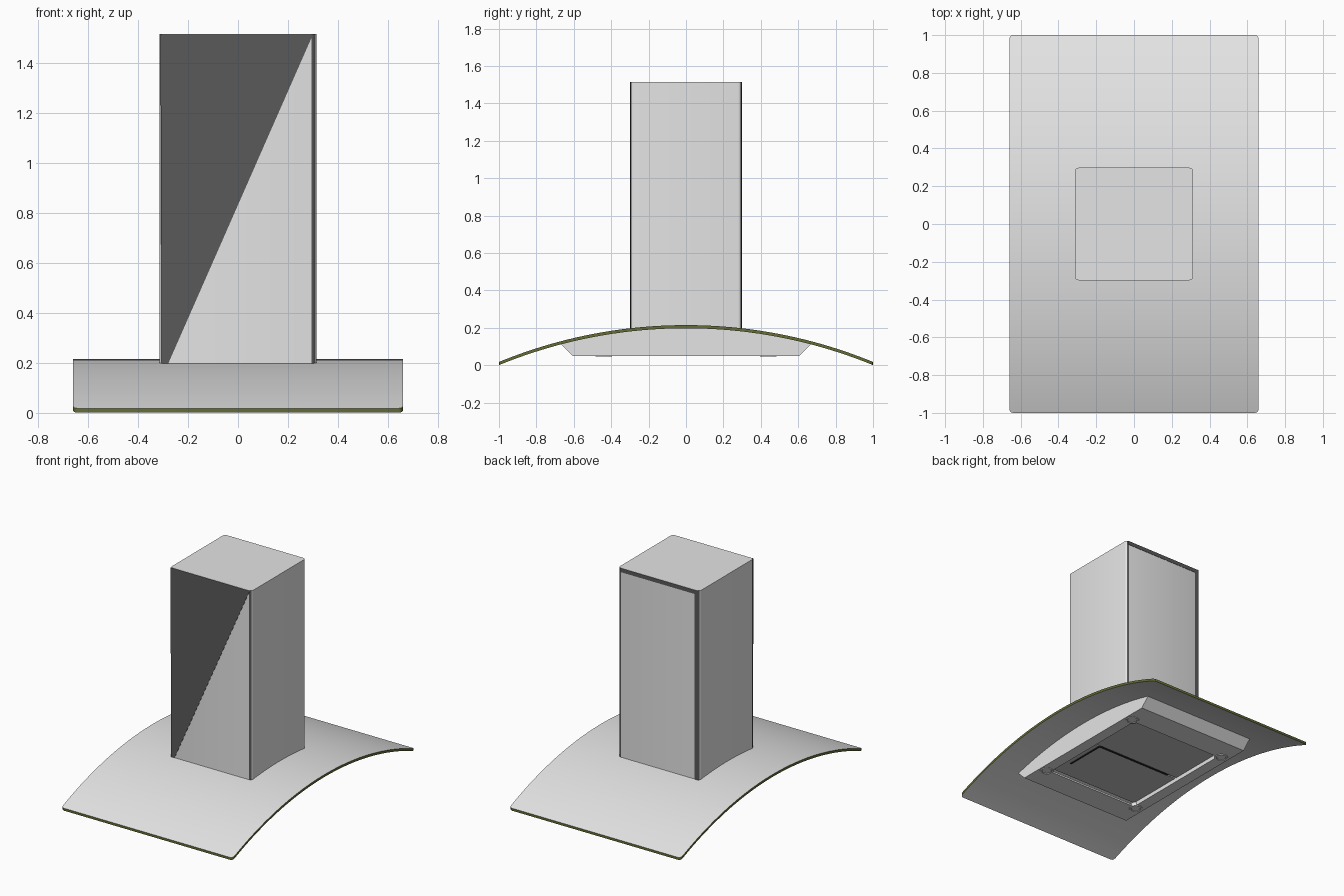
import bpy, bmesh, math
from mathutils import Vector

if "Cube" in bpy.data.objects:
    bpy.data.objects.remove(bpy.data.objects["Cube"])


def material(name, r, g, b):
    m = bpy.data.materials.new(name)
    m.diffuse_color = (r, g, b, 1)
    m.use_nodes = True
    m.node_tree.nodes["Principled BSDF"].inputs["Base Color"].default_value = m.diffuse_color
    return m


STEEL = material("light_steel", 0.78, 0.78, 0.78)
DARK = material("dark_steel", 0.10, 0.10, 0.10)
RIM = material("olive_glass_edge", 0.13, 0.15, 0.035)
FILTER = material("filter_grey", 0.55, 0.55, 0.55)
BLACK = material("black_trim", 0.02, 0.02, 0.02)


def finish(name, bm, mats, fix=True):
    if fix:
        bmesh.ops.recalc_face_normals(bm, faces=bm.faces[:])
    me = bpy.data.meshes.new(name)
    bm.to_mesh(me)
    bm.free()
    ob = bpy.data.objects.new(name, me)
    bpy.context.collection.objects.link(ob)
    for m in mats:
        me.materials.append(m)
    return ob


def smooth(ob, angle=30):
    bpy.ops.object.select_all(action='DESELECT')
    ob.select_set(True)
    bpy.context.view_layer.objects.active = ob
    bpy.ops.object.shade_smooth_by_angle(angle=math.radians(angle))


def prism(name, pts, direction, mats):
    """Extrude a flat polygon along a vector."""
    bm = bmesh.new()
    d = Vector(direction)
    a = [bm.verts.new(p) for p in pts]
    b = [bm.verts.new(Vector(p) + d) for p in pts]
    bm.faces.new(a)
    bm.faces.new(b)
    n = len(pts)
    for i in range(n):
        bm.faces.new((a[i], a[(i + 1) % n], b[(i + 1) % n], b[i]))
    return finish(name, bm, mats)


def box(name, x0, x1, y0, y1, z0, z1, mat):
    return prism(name, [(x0, y0, z0), (x1, y0, z0), (x1, y1, z0), (x0, y1, z0)],
                 (0, 0, z1 - z0), [mat])


# Arc of the canopy: height of the top surface at a given y
R = 2.637
TOP, THICK = 0.215, 0.017


def arc_z(y):
    return TOP - R + math.sqrt(R * R - y * y)


# Curved canopy with rounded corners and an olive edge
HALF_X, CR = 0.66, 0.02
corner = [1 - CR + CR * math.sin(math.radians(a)) for a in (0, 30, 60, 90)]
half = [0.98 * i / 20 for i in range(20)] + corner
stations = [-y for y in reversed(half[1:])] + half
bm = bmesh.new()
rows = []
for y in stations:
    over = max(0, abs(y) - (1 - CR))
    w = HALF_X - CR + math.sqrt(max(0, CR * CR - over * over))
    z = arc_z(y)
    rows.append([bm.verts.new(p) for p in
                 ((-w, y, z), (w, y, z), (w, y, z - THICK), (-w, y, z - THICK))])
for a, b in zip(rows, rows[1:]):
    for k in range(4):
        f = bm.faces.new((a[k], a[(k + 1) % 4], b[(k + 1) % 4], b[k]))
        f.material_index = k % 2
for r in (rows[0], rows[-1]):
    bm.faces.new(r).material_index = 1
smooth(finish("canopy", bm, [STEEL, RIM]))

# Chimney with rounded vertical corners
CX, CY, CB, CT, RAD = 0.313, 0.298, 0.125, 1.515, 0.02
pts = []
for sx, sy, start in ((1, 1, 0), (-1, 1, 90), (-1, -1, 180), (1, -1, 270)):
    for k in range(5):
        a = math.radians(start + 22.5 * k)
        pts.append((sx * (CX - RAD) + RAD * math.cos(a),
                    sy * (CY - RAD) + RAD * math.sin(a), CB))
chimney = prism("chimney", pts, (0, 0, CT - CB), [STEEL, DARK])
for p in chimney.data.polygons:
    c, n = p.center, p.normal
    # dark seams on the corner strips, except the front left one
    if 0.1 < abs(n.x) < 0.9 and abs(n.y) > abs(n.x) and not (c.x < 0 and c.y < 0):
        p.material_index = 1
smooth(chimney)

# Dark diagonal half of the front, and dark borders of the back
prism("front_dark_panel", [(-0.305, -CY, CB), (-0.31, -CY, CT - 0.001),
                           (0.30, -CY, CT - 0.001), (-0.28, -CY, 0.195), (-0.28, -CY, CB)],
      (0, -0.002, 0), [DARK])
box("back_top_strip", -0.305, 0.30, CY, CY + 0.002, 1.487, CT - 0.001, DARK)
box("back_side_strip", -0.305, -0.275, CY, CY + 0.002, CB, 1.487, DARK)

# Base plate: a frame around the filter opening
BX, BY, BZ = 0.44, 0.605, 0.05
FX, FY = 0.36, 0.43
for s, side in ((-1, "front"), (1, "back")):
    y0, y1 = sorted((s * FY, s * BY))
    box("base_frame_" + side, -BX, BX, y0, y1, BZ, BZ + 0.012, STEEL)
    # sloping end wall that rises to the canopy
    prism("end_slope_" + side,
          [(-BX, s * BY, BZ), (-BX, s * 0.67, 0.115), (-BX, s * 0.655, 0.12),
           (-BX, s * (BY - 0.012), BZ + 0.006)], (2 * BX, 0, 0), [STEEL])
for s, side in ((-1, "left"), (1, "right")):
    x0, x1 = sorted((s * FX, s * BX))
    box("base_frame_" + side, x0, x1, -FY, FY, BZ, BZ + 0.012, STEEL)
    # inner side wall below the canopy, facing inwards
    bm = bmesh.new()
    ys = [-0.665 + 1.33 * i / 16 for i in range(17)]
    outline = [(s * BX, BY, BZ), (s * BX, -BY, BZ)]
    outline += [(s * BX, y, arc_z(y) - THICK * 0.6) for y in ys]
    f = bm.faces.new([bm.verts.new(p) for p in outline])
    f.normal_update()
    if f.normal.x * s > 0:
        f.normal_flip()
    finish("side_wall_" + side, bm, [STEEL], fix=False)

# Recess walls and the two filters
for s, side in ((-1, "left"), (1, "right")):
    x0, x1 = sorted((s * FX, s * (FX + 0.01)))
    box("recess_wall_" + side, x0, x1, -FY, FY, BZ + 0.001, 0.09, STEEL)
for s, side in ((-1, "front"), (1, "back")):
    y0, y1 = sorted((s * 0.006, s * FY))
    box("filter_" + side, -FX, FX, y0, y1, 0.078, 0.09, FILTER)
box("filter_divider", -0.29, 0.29, -0.008, 0.008, 0.074, 0.088, BLACK)
box("filter_latch_side", 0.29, 0.302, -0.30, 0.0, 0.074, 0.08, BLACK)
box("filter_latch_back", -0.32, 0.32, 0.405, 0.413, 0.074, 0.08, BLACK)

# Four lamps: a ring below the plate and a domed housing above it
for x in (-0.385, 0.385):
    for y in (-0.44, 0.44):
        bm = bmesh.new()
        prof = [(0.0, 0.052), (0.028, 0.052), (0.033, 0.046), (0.044, 0.046),
                (0.047, 0.055), (0.043, 0.072), (0.03, 0.086), (0.0, 0.091)]
        vs = [bm.verts.new((x + r, y, z)) for r, z in prof]
        es = [bm.edges.new(e) for e in zip(vs, vs[1:])]
        bmesh.ops.spin(bm, geom=vs + es, cent=(x, y, 0), axis=(0, 0, 1),
                       angle=2 * math.pi, steps=20, use_duplicate=False)
        bmesh.ops.remove_doubles(bm, verts=bm.verts[:], dist=0.0002)
        smooth(finish("lamp", bm, [STEEL]), 35)
